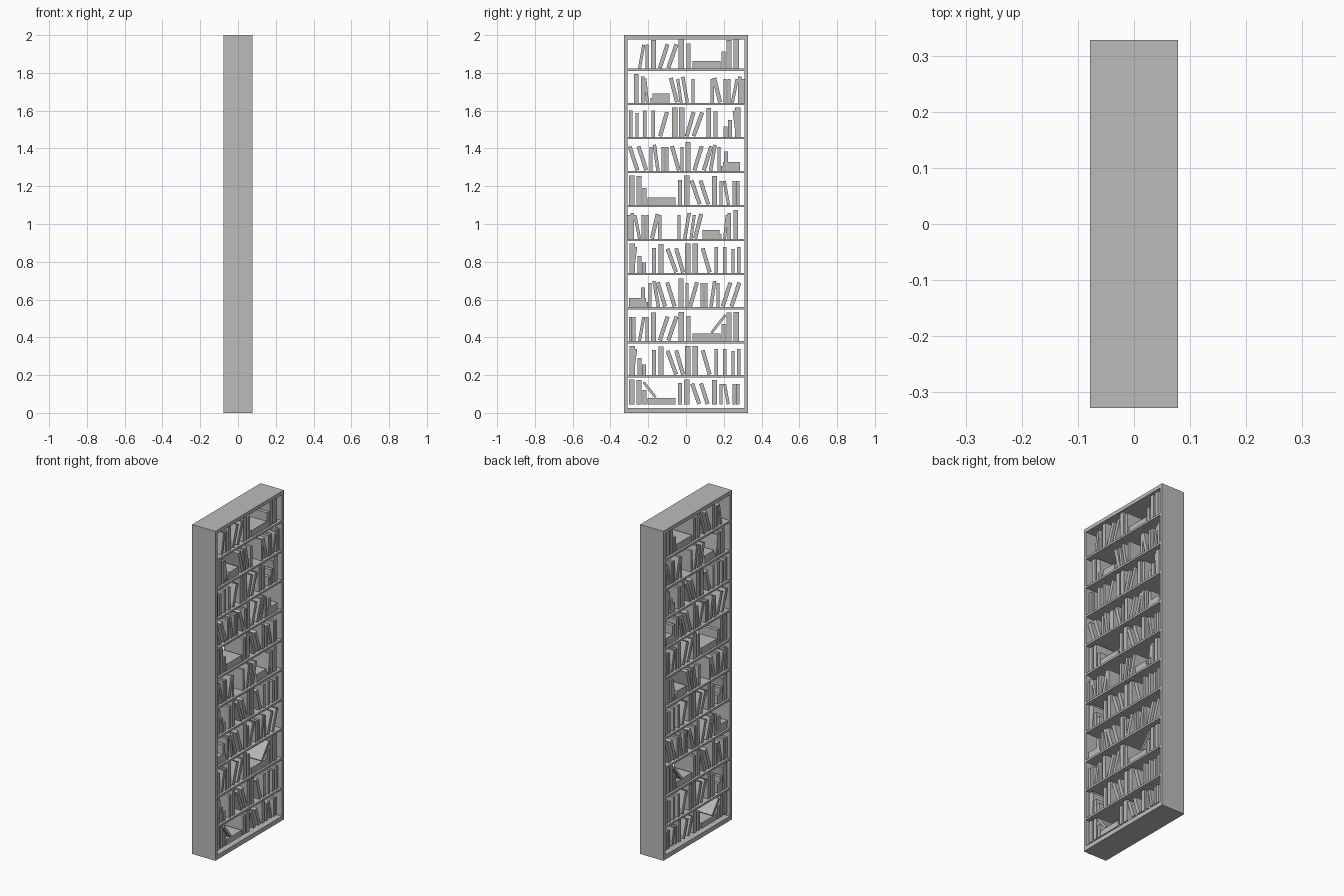
import bpy, math
from mathutils import Matrix, Vector

cube = bpy.data.objects.get("Cube")
if cube:
    bpy.data.objects.remove(cube)

grey = bpy.data.materials.new("plain_grey")
grey.use_nodes = True
tone = (0.5, 0.5, 0.5, 1)
grey.diffuse_color = tone
grey.node_tree.nodes["Principled BSDF"].inputs["Base Color"].default_value = tone

WIDTH, DEPTH, HEIGHT = 0.656, 0.156, 2.0
BOOK_DEPTH = 0.13
PITCH, FIRST = 0.1802, 0.02


def box(name, size, centre, lean=0):
    """Box leaning toward +y by a number of degrees."""
    bpy.ops.mesh.primitive_cube_add(size=1)
    ob = bpy.context.object
    ob.name = ob.data.name = name
    turn = Matrix.Rotation(-math.radians(lean), 4, 'X')
    ob.data.transform(Matrix.Translation(Vector(centre)) @ turn @ Matrix.Diagonal((*size, 1)))
    ob.data.materials.append(grey)
    return ob


# Case: sides, top, base and shelves
wall = 0.018
for side, name in ((-1, "front_side_panel"), (1, "back_side_panel")):
    box(name, (DEPTH, wall, HEIGHT), (0, side * (WIDTH - wall) / 2, HEIGHT / 2))
inner = WIDTH - 2 * wall
box("top_board", (DEPTH, inner, 0.022), (0, 0, HEIGHT - 0.011))
box("base_board", (DEPTH, inner, 0.027), (0, 0, 0.0135))
for i in range(1, 11):
    box("shelf", (DEPTH, inner, 0.012), (0, 0, FIRST + i * PITCH - 0.006))

# Book kinds: thickness and height
KINDS = {
    "thin": (0.016, 0.127), "slim": (0.018, 0.138), "plain": (0.021, 0.133),
    "tall": (0.025, 0.152), "wide": (0.029, 0.155), "short": (0.021, 0.09),
    "tiny": (0.021, 0.055), "slab": (0.148, 0.04), "flat": (0.1, 0.026),
    "upper": (0.09, 0.022), "plank": (0.014, 0.118),
}

# Book groups: kind, position along the shelf, lean, raised height
SLAB_GROUP = [
    ("thin", -.295), ("thin", -.275), ("thin", -.235, 10), ("thin", -.206),
    ("tall", -.172), ("plain", -.118, 18), ("plain", -.072, 19),
    ("wide", -.026), ("plain", .012), ("slab", .109), ("short", .198),
    ("tall", .228), ("wide", .266), ("plank", .172, 38, .04),
]
PAIR_GROUP = [
    ("wide", -.285), ("slim", -.276, 7), ("short", -.246), ("tiny", -.222),
    ("plain", -.169), ("tall", -.132), ("plain", -.075, -20),
    ("plain", -.034, -16), ("wide", .01), ("wide", .048), ("plain", .107, -16),
    ("slim", .161), ("slim", .206), ("thin", .248), ("slim", .28),
]
STACK_GROUP = [
    ("tall", -.263), ("slim", -.228), ("thin", -.211, -6), ("flat", -.138),
    ("upper", -.132, 0, .026), ("plain", -.064, -14), ("thin", -.035, -8),
    ("slim", -.005, -10), ("thin", .037), ("thin", .139), ("plain", .165, -13),
    ("thin", .207), ("thin", .227), ("thin", .258, 11), ("slim", .284),
    ("thin", .302),
]
FAN_GROUP = [
    ("flat", -.252), ("upper", -.258, 0, .026), ("tiny", -.227, 0, .048),
    ("thin", -.19), ("slim", -.158, -10), ("plain", -.13, -17),
    ("plain", -.08, -17), ("tall", -.026), ("thin", .005), ("plain", .04, 16),
    ("thin", .085), ("thin", .105), ("slim", .142, 8), ("thin", .17),
    ("plain", .215, 18), ("plain", .262, 18),
]


def fill_shelf(row, group, flip=1, shift=0, plank=True, squash=1, lift=0):
    base = FIRST + row * PITCH + lift
    for kind, y, *rest in group:
        lean, raised = (rest + [0, 0])[:2]
        if kind == "plank" and not plank:
            continue
        w, h = KINDS[kind]
        h *= squash
        a = math.radians(abs(lean))
        rise = (h * math.cos(a) + w * math.sin(a)) / 2
        box("book", (BOOK_DEPTH, w, h),
            (0, flip * y + shift, base + raised * squash + rise), flip * lean)


# Shelves from bottom to top; flipped groups run the other way
fill_shelf(0, SLAB_GROUP, -1, -.021, squash=0.86, lift=0.024)
fill_shelf(1, PAIR_GROUP)
fill_shelf(2, SLAB_GROUP)
fill_shelf(3, FAN_GROUP)
fill_shelf(4, PAIR_GROUP)
fill_shelf(5, STACK_GROUP, -1)
fill_shelf(6, SLAB_GROUP, -1, -.021, plank=False)
fill_shelf(7, FAN_GROUP, -1, -.016)
fill_shelf(8, PAIR_GROUP, -1, -.012)
fill_shelf(9, STACK_GROUP)
fill_shelf(10, SLAB_GROUP[2:], plank=False)
